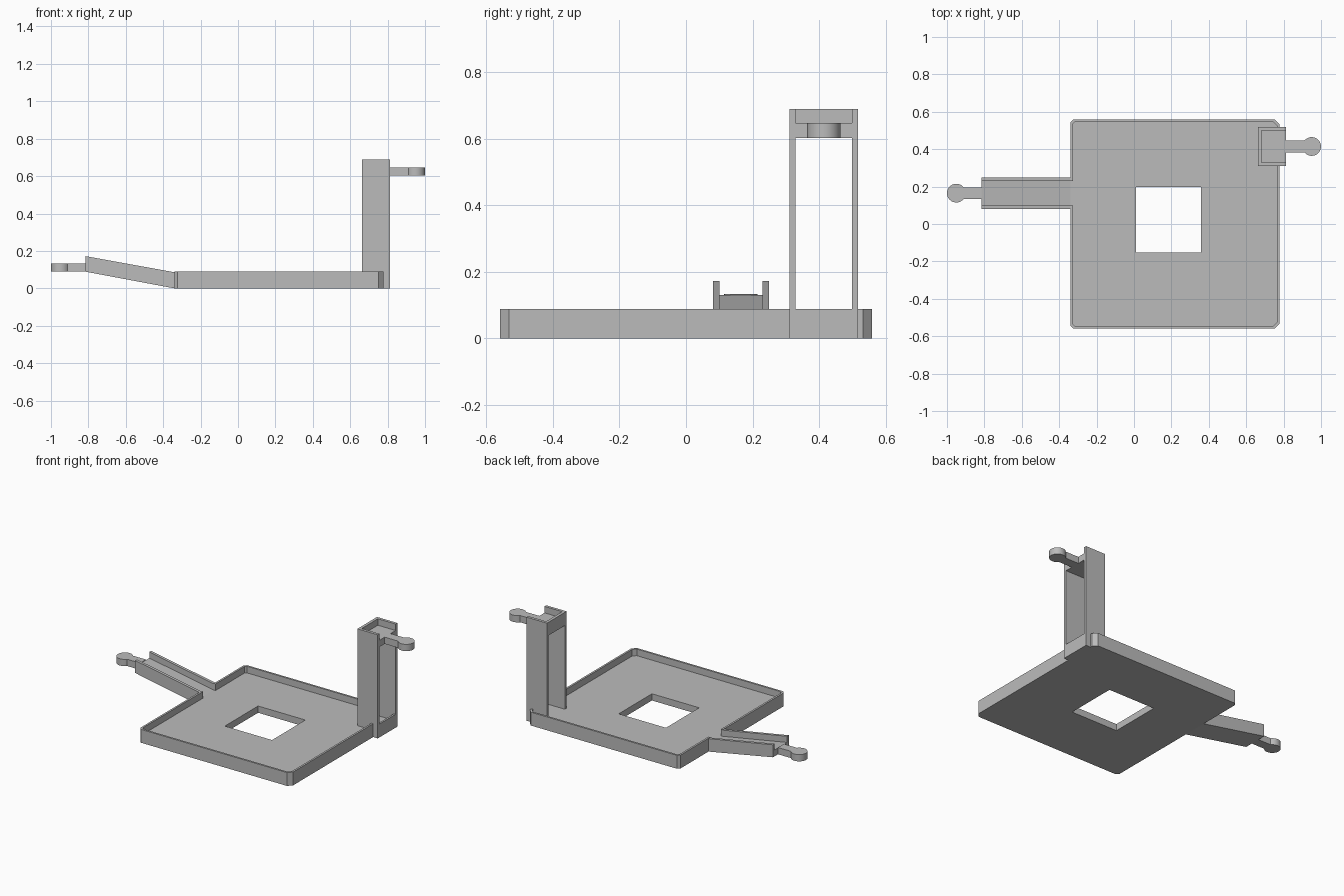
import bpy, bmesh, math
from mathutils import Vector

if "Cube" in bpy.data.objects:
    bpy.data.objects.remove(bpy.data.objects["Cube"], do_unlink=True)

GREY = (0.5, 0.5, 0.5, 1)
mat = bpy.data.materials.new("plain grey")
mat.use_nodes = True
mat.diffuse_color = GREY
mat.node_tree.nodes["Principled BSDF"].inputs["Base Color"].default_value = GREY


def prism(name, outline, offset):
    """Extrude a closed outline of 3D points along an offset."""
    bm = bmesh.new()
    face = bm.faces.new([bm.verts.new(p) for p in outline])
    new = bmesh.ops.extrude_face_region(bm, geom=[face])["geom"]
    bmesh.ops.translate(bm, vec=Vector(offset),
                        verts=[v for v in new if isinstance(v, bmesh.types.BMVert)])
    bmesh.ops.recalc_face_normals(bm, faces=bm.faces)
    mesh = bpy.data.meshes.new(name)
    bm.to_mesh(mesh)
    bm.free()
    mesh.materials.append(mat)
    obj = bpy.data.objects.new(name, mesh)
    bpy.context.scene.collection.objects.link(obj)
    return obj


def box(name, x0, x1, y0, y1, z0, z1):
    return prism(name, [(x0, y0, z0), (x1, y0, z0), (x1, y1, z0), (x0, y1, z0)],
                 (0, 0, z1 - z0))


def chamfered(name, x0, x1, y, cl, cr, z0, z1):
    """Square plate with small cut corners, left and right cuts differing."""
    pts = [(x0 + cl, -y), (x1 - cr, -y), (x1, cr - y), (x1, y - cr),
           (x1 - cr, y), (x0 + cl, y), (x0, y - cl), (x0, cl - y)]
    return prism(name, [(a, b, z0) for a, b in pts], (0, 0, z1 - z0))


def cut(obj, cutters):
    """Subtract the cutters from obj, then discard them."""
    for c in cutters:
        c.hide_render = True
        mod = obj.modifiers.new("cut", 'BOOLEAN')
        mod.operation = 'DIFFERENCE'
        mod.solver = 'EXACT'
        mod.object = c
    graph = bpy.context.evaluated_depsgraph_get()
    mesh = bpy.data.meshes.new_from_object(obj.evaluated_get(graph))
    obj.modifiers.clear()
    obj.data = mesh
    for c in cutters:
        bpy.data.objects.remove(c, do_unlink=True)


def tab(name, start, side, y, z):
    """Flat neck with a round end, pointing along side * x."""
    r, half, cx = 0.05, 0.031, 0.95
    a0 = math.pi - math.asin(half / r)
    pts = [(start, half), (start, -half)]
    steps = 32
    for i in range(steps + 1):
        a = -a0 + 2 * a0 * i / steps
        pts.append((cx + r * math.cos(a), r * math.sin(a)))
    obj = prism(name, [(side * px, y + py, z) for px, py in pts], (0, 0, FLOOR))
    bpy.ops.object.select_all(action='DESELECT')
    obj.select_set(True)
    bpy.context.view_layer.objects.active = obj
    bpy.ops.object.shade_smooth_by_angle(angle=math.radians(25))
    return obj


FLOOR, RIM, WALL = 0.045, 0.089, 0.019
LEFT, RIGHT, HALF, EDGE = -0.34, 0.778, 0.559, 0.013
RAMP_Y0, RAMP_Y1, RAMP_X = 0.081, 0.249, -0.815
TX0, TX1, TY0, TY1, TOP = 0.662, 0.812, 0.311, 0.518, 0.69

# Tray with rim, square opening and a gap where the ramp joins
tray = chamfered("tray", LEFT, RIGHT, HALF, 0.016, 0.026, 0, RIM)
cut(tray, [
    chamfered("pocket", LEFT + EDGE, RIGHT - EDGE, HALF - EDGE, 0.012, 0.02, FLOOR, 0.2),
    box("opening", 0.01, 0.358, -0.153, 0.197, -0.1, 0.2),
    box("ramp_gap", LEFT - 0.1, LEFT + 0.05, RAMP_Y0 + WALL, RAMP_Y1 - WALL, FLOOR, 0.2),
    box("tower_gap", 0.7, 0.9, TY0 + WALL, TY1 - WALL, FLOOR, 0.2),
])

# Sloping channel on the left of the tray
def ramp_part(name, y0, y1, height):
    return prism(name, [(LEFT, y0, 0), (LEFT, y0, height),
                        (RAMP_X, y0, RIM - 0.003 + height), (RAMP_X, y0, RIM)],
                 (0, y1 - y0, 0))

ramp_part("ramp_floor", RAMP_Y0 + WALL, RAMP_Y1 - WALL, FLOOR)
ramp_part("ramp_front_wall", RAMP_Y0, RAMP_Y0 + WALL, RIM - 0.003)
ramp_part("ramp_back_wall", RAMP_Y1 - WALL, RAMP_Y1, RIM - 0.003)
tab("ramp_tab", -RAMP_X, -1, (RAMP_Y0 + RAMP_Y1) / 2, RIM)

# Upright channel with its sill, top shelf and end panel
SHELF = 0.602
box("tower_front_wall", TX0, TX1, TY0, TY0 + WALL, 0, TOP)
box("tower_back_wall", TX0, TX1, TY1 - WALL, TY1, 0, TOP)
inner = (TY0 + WALL, TY1 - WALL)
box("tower_floor", RIGHT, TX1 - EDGE, *inner, 0, FLOOR)
box("tower_sill", TX1 - EDGE, TX1, *inner, 0, RIM)
box("tower_end_panel", TX0, TX0 + WALL, *inner, SHELF, TOP)
box("tower_shelf", TX0 + WALL, TX1, *inner, SHELF, SHELF + FLOOR)
tab("tower_tab", TX1, 1, (TY0 + TY1) / 2, SHELF)
